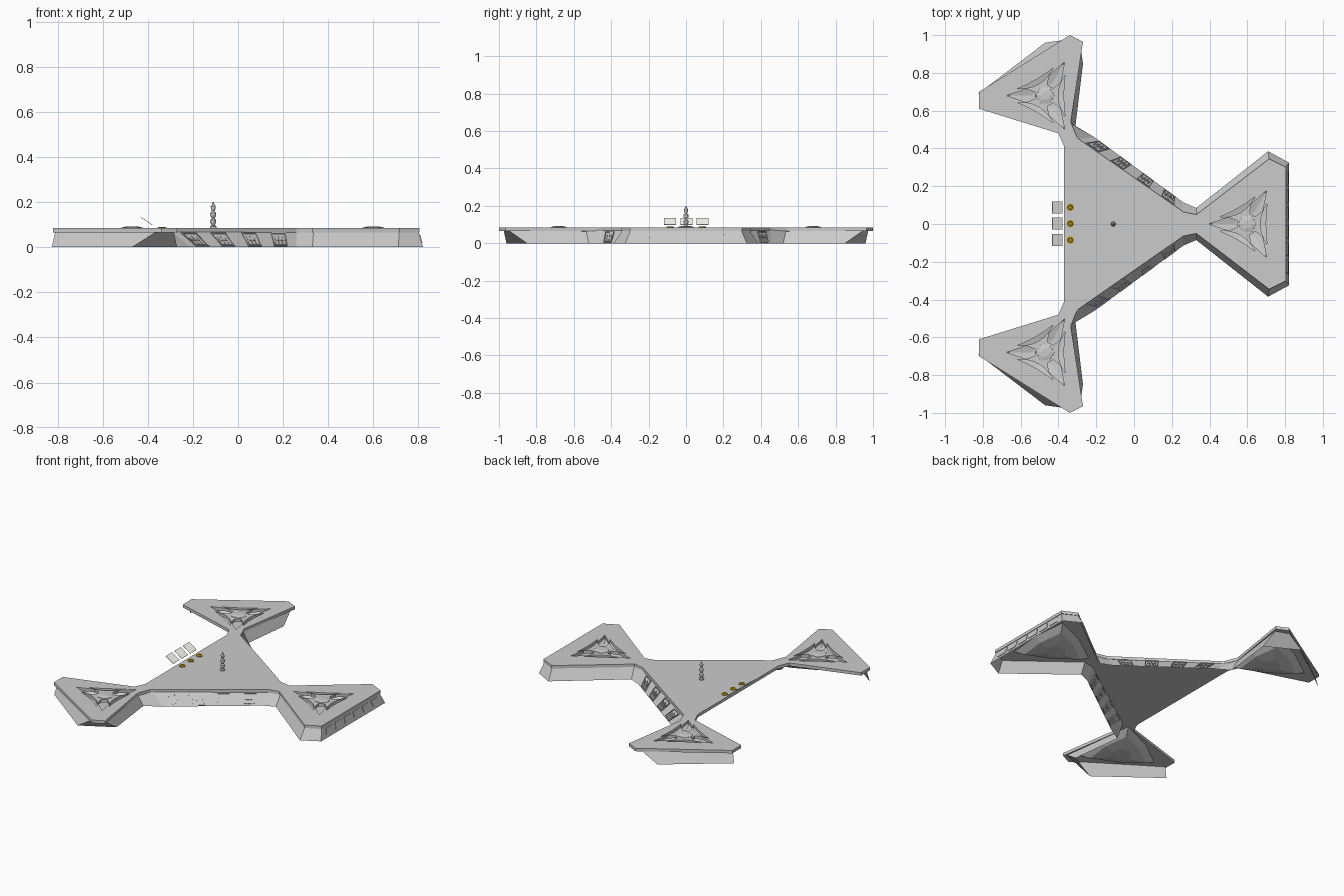
import bpy, bmesh, math
from mathutils import Vector, Matrix

if "Cube" in bpy.data.objects:
    bpy.data.objects.remove(bpy.data.objects["Cube"])


def make(name, verts, faces, color=None):
    me = bpy.data.meshes.new(name)
    me.from_pydata([tuple(v) for v in verts], [], faces)
    bm = bmesh.new()
    bm.from_mesh(me)
    bmesh.ops.recalc_face_normals(bm, faces=bm.faces)
    bm.to_mesh(me)
    bm.free()
    ob = bpy.data.objects.new(name, me)
    bpy.context.collection.objects.link(ob)
    if color:
        mat = bpy.data.materials.new(name)
        mat.diffuse_color = (*color, 1)
        mat.use_nodes = True
        mat.node_tree.nodes["Principled BSDF"].inputs["Base Color"].default_value = mat.diffuse_color
        me.materials.append(mat)
    return ob


def prism(verts, faces, low, high):
    """Append a closed solid between two matching rings."""
    b, n = len(verts), len(low)
    verts += list(low) + list(high)
    faces.append(tuple(range(b + n - 1, b - 1, -1)))
    faces.append(tuple(range(b + n, b + 2 * n)))
    for i in range(n):
        j = (i + 1) % n
        faces.append((b + i, b + j, b + n + j, b + n + i))


def mirrored(half):
    return half + [(p[0], -p[1]) for p in reversed(half)]


def lathe(name, profile, loc, n=12, color=None):
    v, f = [], []
    for r, z in profile:
        for i in range(n):
            a = 2 * math.pi * i / n
            v.append((loc[0] + r * math.cos(a), loc[1] + r * math.sin(a), z))
    for k in range(len(profile) - 1):
        for i in range(n):
            j = (i + 1) % n
            f.append((k * n + i, k * n + j, k * n + n + j, k * n + n + i))
    f.append(tuple(range(n - 1, -1, -1)))
    f.append(tuple(range(len(v) - n, len(v))))
    return make(name, v, f, color)


TOP, LIP = 0.085, 0.066

# Deck: thin slab joining the central triangle and three pads
half = [(-0.37, 0.41), (-0.40, 0.48), (-0.82, 0.61), (-0.82, 0.70), (-0.34, 1.0),
        (-0.27, 0.965), (-0.335, 0.54), (-0.30, 0.455), (0.26, 0.065), (0.33, 0.05),
        (0.715, 0.345), (0.805, 0.30)]
outline = mirrored(half)
v, f = [], []
prism(v, f, [(x, y, LIP) for x, y in outline], [(x, y, TOP) for x, y in outline])
deck = make("deck", v, f)

# Pad emblem openings: a pointed slot toward each tip and a crescent per side
PADS = [(Vector((0.60, 0, 0)), 180), (Vector((-0.47, 0.68, 0)), 300),
        (Vector((-0.47, -0.68, 0)), 60)]
slot = [(0.205, 0), (0.10, 0.035), (0.055, 0.018), (0.055, -0.018), (0.10, -0.035)]
crescent = []
for k in range(7):
    t = k / 6 * 2 - 1
    crescent.append((0.105 - 0.035 * (1 - t * t), 0.11 * t))
crescent += [(0.105 - 0.008 * (1 - t * t), 0.11 * t) for t in (0.5, 0, -0.5)]
v, f = [], []
for c, deg in PADS:
    for k in range(3):
        for shape, turn in ((slot, 0), (crescent, 60)):
            m = Matrix.Rotation(math.radians(deg + 120 * k + turn), 3, 'Z')
            pts = [c + m @ Vector((x, y, 0)) for x, y in shape]
            prism(v, f, [p + Vector((0, 0, 0.05)) for p in pts],
                  [p + Vector((0, 0, 0.1)) for p in pts])
cutter = make("emblem_cutter", v, f)
cutter.hide_render = True
mod = deck.modifiers.new("openings", 'BOOLEAN')
mod.operation = 'DIFFERENCE'
mod.solver = 'EXACT'
mod.object = cutter
bpy.context.view_layer.objects.active = deck
bpy.ops.object.modifier_apply(modifier=mod.name)
bpy.data.objects.remove(cutter)

# Faceted bowls under the pads and low hubs on top
for i, (c, deg) in enumerate(PADS):
    rings = [(0.255, 0.15, LIP), (0.19, 0.115, 0.035), (0.07, 0.06, 0.018)]
    v, f = [], []
    for tip, mid, z in rings:
        for k in range(6):
            a = math.radians(deg + 60 * k)
            r = mid if k % 2 else tip
            v.append(c + Vector((r * math.cos(a), r * math.sin(a), z)))
    for k in range(2):
        for s in range(6):
            t = (s + 1) % 6
            f.append((k * 6 + s, k * 6 + t, k * 6 + 6 + t, k * 6 + 6 + s))
    f.append(tuple(range(12, 18)))
    make(f"pad_bowl_{i}", v, f)
    lathe(f"pad_hub_{i}", [(0.05, 0.08), (0.048, 0.087), (0.025, 0.092)], c, 6)

# Outer skirt: sloped wall around every side except the open west side
top = mirrored([(-0.81, 0.68), (-0.36, 0.975), (-0.285, 0.95), (-0.34, 0.535),
                (-0.295, 0.45), (0.26, 0.06), (0.335, 0.045), (0.715, 0.34), (0.80, 0.295)])
low = mirrored([(-0.825, 0.69), (-0.47, 0.96), (-0.27, 0.85), (-0.31, 0.52),
                (-0.21, 0.46), (0.26, 0.115), (0.33, 0.085), (0.71, 0.385), (0.82, 0.325)])
n = len(top)
T = [Vector((x, y, LIP + 0.004)) for x, y in top]
B = [Vector((x, y, 0)) for x, y in low]
skirt = make("skirt", T + B, [(i, i + 1, n + i + 1, n + i) for i in range(n - 1)])


def on_wall(verts, faces, i, u0, u1, w0, w1, depth):
    """Append a raised block on skirt segment i."""
    def at(u, w):
        return B[i].lerp(B[i + 1], u).lerp(T[i].lerp(T[i + 1], u), w)
    nrm = (B[i + 1] - B[i]).cross(T[i] - B[i]).normalized()
    mid = at(0.5, 0.5)
    inner = Vector((-0.2, 0, 0.03))
    if nrm.dot(mid - inner) < 0:
        nrm = -nrm
    ring = [at(u0, w0), at(u1, w0), at(u1, w1), at(u0, w1)]
    prism(verts, faces, [p - nrm * 0.003 for p in ring], [p + nrm * depth for p in ring])


# Four ornate windows on each long wall
for side, seg in (("back", 4), ("front", n - 6)):
    v, f = [], []
    for u in (0.12, 0.36, 0.61, 0.85):
        if side == "front":
            u = 1 - u
        a, b = u - 0.06, u + 0.06
        on_wall(v, f, seg, a, b, 0.06, 0.11, 0.005)
        on_wall(v, f, seg, a, b, 0.84, 0.89, 0.005)
        on_wall(v, f, seg, a, a + 0.007, 0.11, 0.84, 0.005)
        on_wall(v, f, seg, b - 0.007, b, 0.11, 0.84, 0.005)
        for k in (-1, 0, 1):
            q = u + 0.032 * k
            on_wall(v, f, seg, q - 0.012, q + 0.012, 0.14, 0.36, 0.004)
            on_wall(v, f, seg, q - 0.006, q + 0.006, 0.36, 0.6 + 0.1 * (k == 0), 0.003)
        on_wall(v, f, seg, u - 0.04, u + 0.04, 0.42, 0.48, 0.005)
    make(f"{side}_windows", v, f)

# Row of panels on the outer east wall
v, f = [], []
for k in range(6):
    on_wall(v, f, 8, 0.06 + k * 0.15, 0.17 + k * 0.15, 0.25, 0.8, 0.003)
make("east_panels", v, f)

# Central mast
lathe("mast", [(0.014, 0.083), (0.014, 0.092), (0.007, 0.097), (0.013, 0.11), (0.013, 0.12),
               (0.006, 0.128), (0.013, 0.14), (0.013, 0.152), (0.006, 0.16), (0.010, 0.17),
               (0.011, 0.182), (0.005, 0.19), (0.003, 0.2)], (-0.11, 0))

# Three consoles: gold disc and a tilted floating screen
for i, y in enumerate((-0.085, 0.002, 0.088)):
    lathe(f"disc_{i}", [(0.02, 0.083), (0.02, 0.088), (0.012, 0.089), (0.01, 0.086)],
          (-0.337, y), 16, (0.45, 0.30, 0.02))
    ring = [Vector(p) for p in ((-0.433, y - 0.032, 0.133), (-0.38, y - 0.032, 0.098),
                                (-0.38, y + 0.032, 0.098), (-0.433, y + 0.032, 0.133))]
    v, f = [], []
    prism(v, f, ring, [p + Vector((0.001, 0, 0.002)) for p in ring])
    make(f"screen_{i}", v, f, (1.0, 0.99, 0.93))
